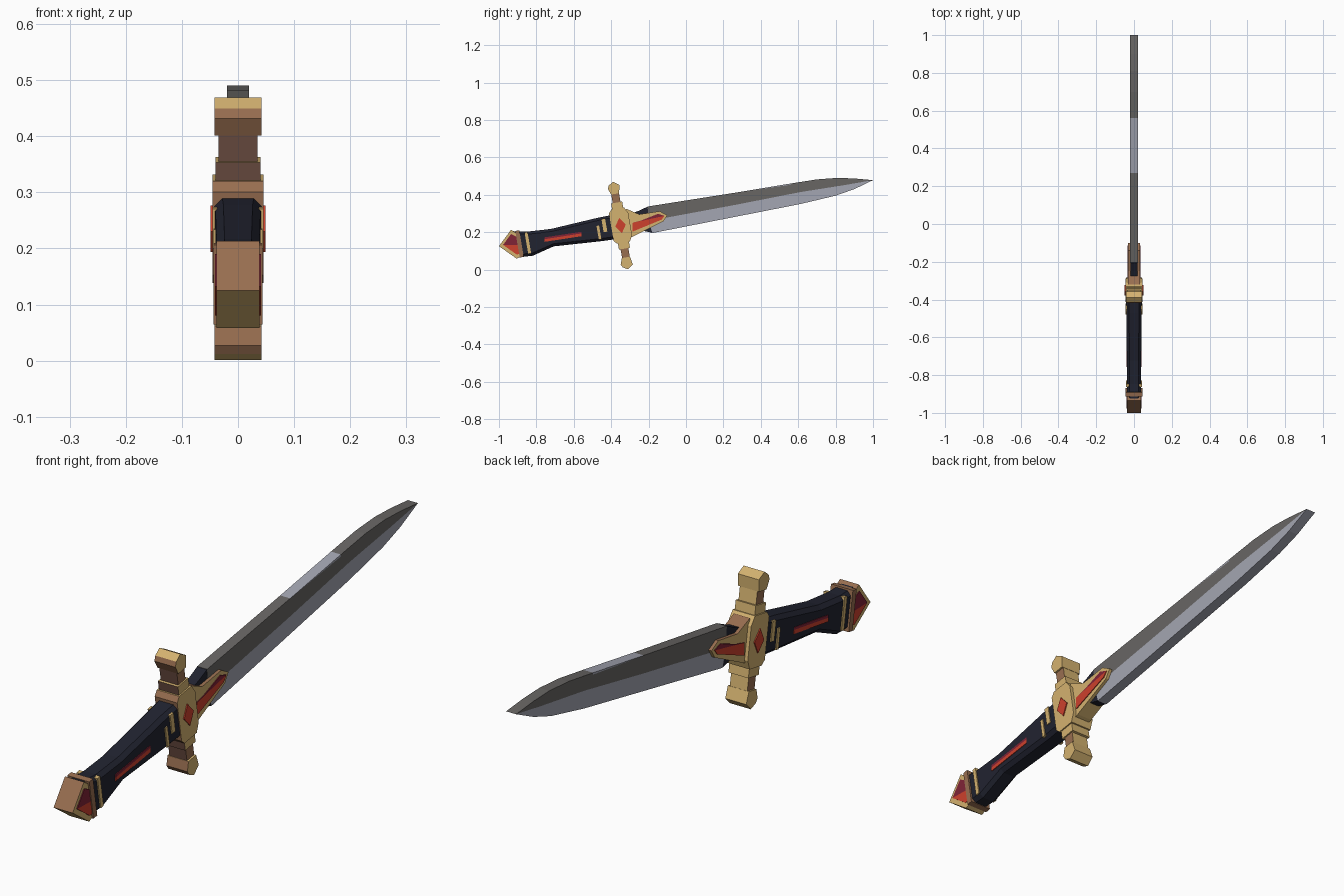
import bpy, bmesh, math
from mathutils import Vector

if "Cube" in bpy.data.objects:
    bpy.data.objects.remove(bpy.data.objects["Cube"])


def material(name, r, g, b):
    m = bpy.data.materials.new(name)
    lin = [((c / 255 + 0.055) / 1.055) ** 2.4 for c in (r, g, b)]
    m.diffuse_color = (*lin, 1)
    m.use_nodes = True
    m.node_tree.nodes["Principled BSDF"].inputs["Base Color"].default_value = m.diffuse_color
    return m


GOLD = material("gold", 212, 178, 112)
BROWN = material("bronze brown", 152, 110, 80)
DARK = material("dark bronze", 108, 78, 66)
NAVY = material("dark navy grip", 33, 35, 48)
RED = material("red enamel", 205, 65, 45)
WINE = material("wine enamel", 128, 36, 54)
STEEL = material("dark steel", 104, 102, 100)
SILVER = material("light steel", 164, 166, 178)
MATS = [GOLD, BROWN, DARK, NAVY, RED, WINE, STEEL, SILVER]

# Guard frame: s runs along the blade, t across it
CY, CZ, ANG = -0.35, 0.235, math.radians(9.65)
U = Vector((0, math.cos(ANG), math.sin(ANG)))


def local(pts):
    c, s = math.cos(ANG), math.sin(ANG)
    return [(CY + a * c - b * s, CZ + a * s + b * c) for a, b in pts]


def finish(name, bm, rule=None):
    bmesh.ops.recalc_face_normals(bm, faces=bm.faces)
    bm.normal_update()
    if rule:
        for f in bm.faces:
            if abs(f.normal.x) < 0.5:
                f.material_index = MATS.index(rule(f.normal))
    me = bpy.data.meshes.new(name)
    bm.to_mesh(me)
    bm.free()
    for m in MATS:
        me.materials.append(m)
    ob = bpy.data.objects.new(name, me)
    bpy.context.collection.objects.link(ob)
    return ob


def prism(name, regions, w, rule=None):
    """Extrude adjoining (y, z) regions from x=-w to x=w, with no inner walls."""
    bm = bmesh.new()
    cache = {}

    def vert(p, x):
        k = (round(p[0], 4), round(p[1], 4), x)
        if k not in cache:
            cache[k] = bm.verts.new((x, k[0], k[1]))
        return cache[k]

    edges = {}
    for pts, mat in regions:
        for x in (-w, w):
            bm.faces.new([vert(p, x) for p in pts]).material_index = MATS.index(mat)
        for a, b in zip(pts, pts[1:] + pts[:1]):
            edges.setdefault(frozenset((a, b)), []).append((a, b, mat))
    for e in edges.values():
        if len(e) == 1:
            a, b, mat = e[0]
            f = bm.faces.new([vert(a, -w), vert(b, -w), vert(b, w), vert(a, w)])
            f.material_index = MATS.index(mat)
    return finish(name, bm, rule)


def block(name, s0, s1, t0, t1, w, mat, rule=None):
    return prism(name, [(local([(s0, t0), (s1, t0), (s1, t1), (s0, t1)]), mat)], w, rule)


def front_colour(mat):
    # pommel-facing walls are darker metal than the rest
    return lambda n: mat if n.dot(U) < -0.6 else GOLD


# Blade: dark upper half, light lower half, bright glint on the spine
ridge = [(-0.2, 0.26), (0.27, 0.347), (0.61, 0.414), (0.85, 0.452)]
tip = (1.0, 0.478)
top = [(0.9, 0.487), (0.81, 0.49), (0.7, 0.482), (0.56, 0.46)]
g0, g1 = (0.27, 0.412), (0.56, 0.453)
upper = ridge + [tip] + top + [g1, g0, (-0.205, 0.337)]
lower = ridge[::-1] + [(-0.18, 0.195), (0.61, 0.35), (0.8, 0.395), (0.9, 0.43), tip]
prism("blade", [(upper, STEEL), (lower, SILVER), ([g0, g1, top[-1]], SILVER)], 0.02)

# Dark root of the blade
prism("blade_root", [([(-0.29, 0.30), (-0.25, 0.315), (-0.206, 0.336),
                       (-0.181, 0.196), (-0.25, 0.212), (-0.29, 0.2)], NAVY)], 0.0195)

# Pointed collar over the blade, with two-tone enamel inlay
prism("collar", [([(-0.32, 0.325), (-0.25, 0.295), (-0.14, 0.312), (-0.10, 0.29),
                   (-0.12, 0.258), (-0.28, 0.178), (-0.32, 0.163)], GOLD)], 0.032,
      lambda n: BROWN if n.z > 0 else GOLD)
prism("collar_inlay", [
    ([(-0.285, 0.25), (-0.24, 0.262), (-0.15, 0.298), (-0.115, 0.287)], WINE),
    ([(-0.285, 0.25), (-0.115, 0.287), (-0.13, 0.267), (-0.285, 0.203)], RED)], 0.035)

# Guard body with diamond jewel
prism("guard_body", [(local([(-0.05, -0.075), (-0.035, -0.092), (0.035, -0.092),
                             (0.052, -0.06), (0.052, 0.06), (0.035, 0.092),
                             (-0.035, 0.092), (-0.05, 0.075)]), GOLD)], 0.045,
      front_colour(BROWN))
prism("guard_jewel", [(local([(-0.028, 0), (0, -0.042), (0.028, 0), (0, 0.042)]), RED)], 0.049)

# Guard arms, mirrored above and below
for side, k in (("upper", 1), ("lower", -1)):
    block(side + "_guard_step", -0.03, 0.03, k * 0.085, k * 0.125, 0.04, GOLD, front_colour(DARK))
    block(side + "_guard_arm", -0.021, 0.021, k * 0.12, k * 0.185, 0.035, BROWN, front_colour(DARK))
    cap = [(-0.022, 0.172), (-0.034, 0.205), (-0.026, 0.222), (0, 0.237),
           (0.03, 0.215), (0.022, 0.172)]
    prism(side + "_guard_cap", [(local([(s, k * t) for s, t in cap]), GOLD)], 0.042,
          front_colour(BROWN))

# Grip: chamfered sections (y, z low, z high, half width), leaning with the sword
bm = bmesh.new()
rings = []
for y, lo, hi, w in [(-0.92, 0.068, 0.205, 0.036), (-0.835, 0.072, 0.203, 0.038),
                     (-0.715, 0.124, 0.217, 0.038), (-0.46, 0.152, 0.277, 0.04),
                     (-0.37, 0.165, 0.295, 0.043)]:
    c = 0.014
    prof = [(w, lo + c), (w, hi - c), (w - c, hi), (c - w, hi),
            (-w, hi - c), (-w, lo + c), (c - w, lo), (w - c, lo)]
    mid = (lo + hi) / 2
    rings.append([bm.verts.new((x, y - 0.17 * (z - mid), z)) for x, z in prof])
for a, b in zip(rings, rings[1:]):
    for i in range(8):
        j = (i + 1) % 8
        bm.faces.new([a[i], a[j], b[j], b[i]])
bm.faces.new(rings[0])
bm.faces.new(rings[-1])
for f in bm.faces:
    f.material_index = MATS.index(NAVY)
finish("grip", bm)

# Enamel stripe let into both sides of the grip
prism("grip_stripe", [
    ([(-0.757, 0.162), (-0.56, 0.193), (-0.56, 0.202), (-0.757, 0.172)], WINE),
    ([(-0.757, 0.148), (-0.56, 0.178), (-0.56, 0.193), (-0.757, 0.162)], RED)], 0.041)

# Metal bands at both ends of the grip
block("pommel_ring", -0.56, -0.538, -0.078, 0.066, 0.044, BROWN)
block("pommel_band", -0.512, -0.496, -0.066, 0.05, 0.042, GOLD)
block("guard_band_outer", -0.127, -0.113, -0.055, 0.02, 0.044, GOLD)
block("guard_band_inner", -0.095, -0.075, -0.02, 0.052, 0.045, GOLD)

# Pommel: pointed end with two-tone enamel faces
prism("pommel", [([(-1.0, 0.125), (-0.935, 0.213), (-0.893, 0.185),
                   (-0.87, 0.075), (-0.905, 0.058)], GOLD)], 0.038,
      lambda n: BROWN if n.z > 0 else GOLD)
prism("pommel_inlay", [
    ([(-0.978, 0.132), (-0.935, 0.19), (-0.905, 0.175), (-0.895, 0.13)], WINE),
    ([(-0.978, 0.132), (-0.895, 0.13), (-0.885, 0.085), (-0.905, 0.08)], RED)], 0.041)
